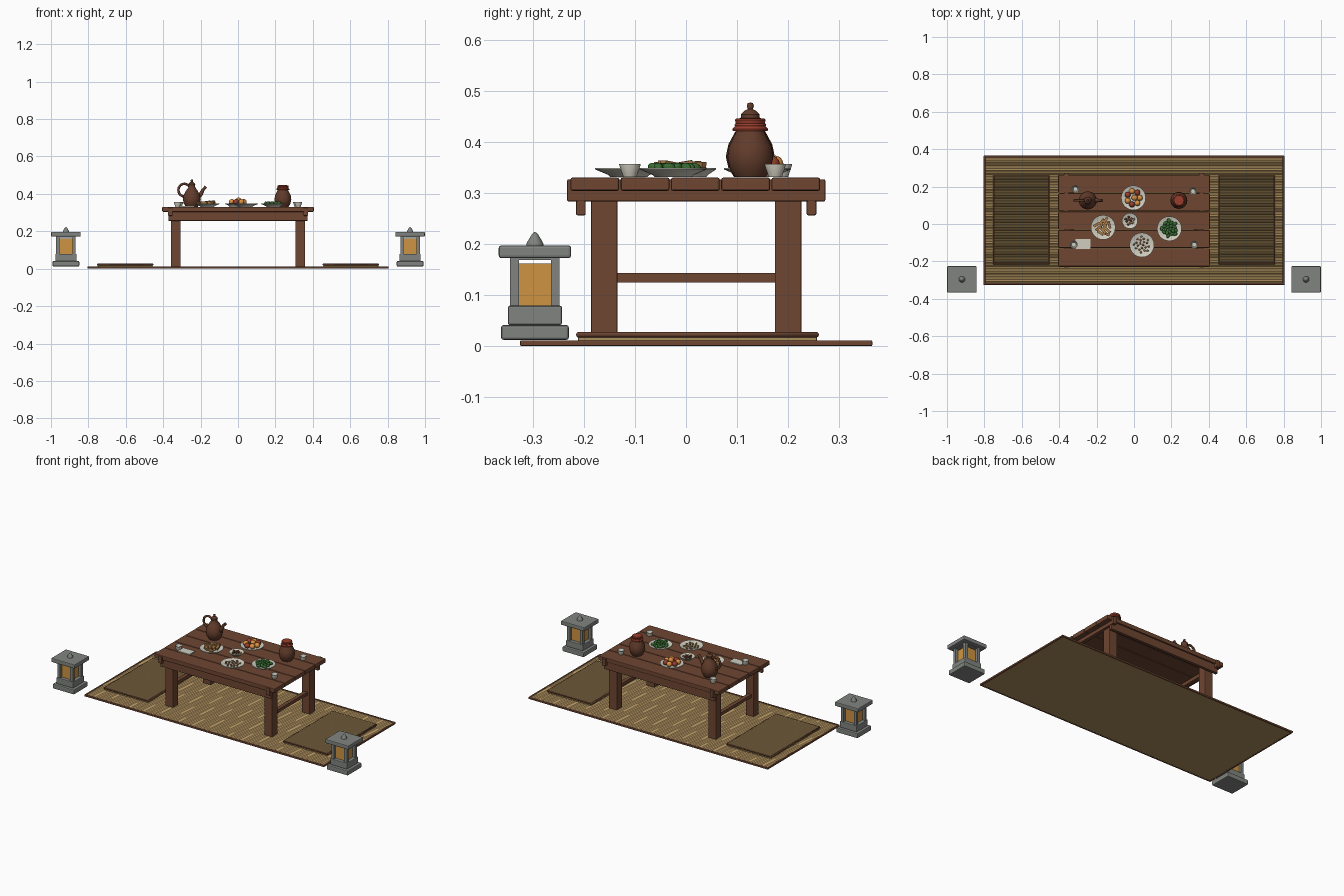
import bpy, bmesh, math, random
from mathutils import Matrix, Vector, Euler

if "Cube" in bpy.data.objects:
    bpy.data.objects.remove(bpy.data.objects["Cube"])

random.seed(4)


def mat(name, r, g, b):
    m = bpy.data.materials.new(name)
    m.diffuse_color = [(c / 255 / 12.92 if c < 11 else ((c / 255 + 0.055) / 1.055) ** 2.4)
                       for c in (r, g, b)] + [1]
    m.use_nodes = True
    m.node_tree.nodes["Principled BSDF"].inputs["Base Color"].default_value = m.diffuse_color
    return m


WOOD = mat("brown wood", 110, 70, 50)
STRAW = mat("woven straw", 172, 142, 92)
STONE = mat("grey stone", 128, 132, 128)
GLOW = mat("amber paper", 206, 148, 66)
CERAMIC = mat("pale ceramic", 208, 206, 192)
CLAY = mat("brown clay", 98, 60, 43)
RED = mat("red cloth", 152, 62, 44)
GREEN = mat("leaf green", 56, 108, 50)
ORANGE = mat("orange fruit", 222, 146, 66)
TAN = mat("tan food", 170, 122, 72)


def finish(name, bm, mats, smooth=False, bevel=0):
    bmesh.ops.recalc_face_normals(bm, faces=bm.faces)
    me = bpy.data.meshes.new(name)
    bm.to_mesh(me)
    bm.free()
    for m in (mats if isinstance(mats, list) else [mats]):
        me.materials.append(m)
    ob = bpy.data.objects.new(name, me)
    bpy.context.collection.objects.link(ob)
    if bevel:
        mod = ob.modifiers.new("soft edges", 'BEVEL')
        mod.width, mod.segments = bevel, 2
    if smooth:
        bpy.ops.object.select_all(action='DESELECT')
        ob.select_set(True)
        bpy.context.view_layer.objects.active = ob
        bpy.ops.object.shade_smooth_by_angle(angle=math.radians(40))
    return ob


def box(name, x0, x1, y0, y1, z0, z1, m, bevel=0):
    bm = bmesh.new()
    size = Matrix.Diagonal((x1 - x0, y1 - y0, z1 - z0, 1))
    mid = Matrix.Translation(((x0 + x1) / 2, (y0 + y1) / 2, (z0 + z1) / 2))
    bmesh.ops.create_cube(bm, size=1, matrix=mid @ size)
    return finish(name, bm, m, bevel=bevel)


def block(name, x, y, w, d, z0, z1, m, bevel=0):
    return box(name, x - w / 2, x + w / 2, y - d / 2, y + d / 2, z0, z1, m, bevel)


def lathe(name, x, y, z, profile, m, n=24):
    bm = bmesh.new()
    vs = [bm.verts.new((x + r, y, z + h)) for r, h in profile]
    es = [bm.edges.new(p) for p in zip(vs, vs[1:])]
    bmesh.ops.spin(bm, geom=vs + es, cent=(x, y, 0), axis=(0, 0, 1), angle=math.tau, steps=n)
    bmesh.ops.remove_doubles(bm, verts=bm.verts, dist=0.0001)
    return finish(name, bm, m, smooth=True)


def tube(name, pts, radii, m, cyclic=False, kind='POLY'):
    cu = bpy.data.curves.new(name, 'CURVE')
    cu.dimensions, cu.bevel_depth, cu.bevel_resolution, cu.use_fill_caps = '3D', 1, 2, True
    sp = cu.splines.new(kind)
    sp.points.add(len(pts) - 1)
    for p, co, r in zip(sp.points, pts, radii):
        p.co, p.radius = (*co, 1), r
    sp.use_cyclic_u = cyclic
    cu.materials.append(m)
    ob = bpy.data.objects.new(name, cu)
    bpy.context.collection.objects.link(ob)
    bpy.ops.object.select_all(action='DESELECT')
    ob.select_set(True)
    bpy.context.view_layer.objects.active = ob
    bpy.ops.object.convert(target='MESH')


def ribs(name, x0, x1, y0, y1, z0, z1, pitch):
    """Row of faceted half-round straw ribs running along x."""
    bm = bmesh.new()
    n = round((y1 - y0) / pitch)
    p = (y1 - y0) / n
    prof = [(y0 + (i + t) * p, z0 + h * (z1 - z0)) for i in range(n)
            for t, h in ((0, 0), (0.2, 0.75), (0.5, 1), (0.8, 0.75))] + [(y1, z0)]
    rows = [[bm.verts.new((x, y, z)) for y, z in prof] for x in (x0, x1)]
    for i in range(len(prof) - 1):
        bm.faces.new((rows[0][i], rows[1][i], rows[1][i + 1], rows[0][i + 1]))
    ob = finish(name, bm, STRAW)
    if ob.data.polygons[0].normal.z < 0:
        ob.data.flip_normals()


def pieces(name, items, mats, shape='ball'):
    """Many small food pieces in one object: (location, scale, spin, material index)."""
    bm = bmesh.new()
    for loc, sc, ang, mi in items:
        M = Matrix.LocRotScale(Vector(loc), Euler(ang), Vector(sc))
        old = set(bm.faces)
        if shape == 'ball':
            bmesh.ops.create_icosphere(bm, subdivisions=2, radius=1, matrix=M)
        else:
            bmesh.ops.create_cube(bm, size=2, matrix=M)
        for f in set(bm.faces) - old:
            f.material_index = mi
    finish(name, bm, mats, smooth=shape == 'ball')


# Floor mat with ribbed weave and wooden edging
box("floor_mat", -0.795, 0.795, -0.315, 0.355, 0.001, 0.007, STRAW)
ribs("floor_mat_weave", -0.795, 0.795, -0.315, 0.355, 0.007, 0.0095, 0.0085)
for s in (-1, 1):
    block("mat_edge_long", 0, 0.02 + s * 0.34, 1.61, 0.01, 0, 0.011, WOOD, 0.002)
    block("mat_edge_short", s * 0.8, 0.02, 0.01, 0.69, 0, 0.011, WOOD, 0.002)

# Seat mats at both ends
for s in (-1, 1):
    x, y0, y1 = s * 0.603, -0.212, 0.257
    box("seat_mat", x - 0.147, x + 0.147, y0, y1, 0.009, 0.022, STRAW, 0.003)
    ribs("seat_mat_weave", x - 0.143, x + 0.143, y0 + 0.004, y1 - 0.004, 0.022, 0.0285, 0.0085)
    ring = [(x - 0.147, y0, 0.022), (x + 0.147, y0, 0.022), (x + 0.147, y1, 0.022), (x - 0.147, y1, 0.022)]
    tube("seat_mat_piping", ring, [0.005] * 4, WOOD, True)

# Table top planks, end battens, aprons, legs and stretchers
for i in range(5):
    y = -0.2265 + i * 0.0985
    box("table_plank", -0.405, 0.405, y, y + 0.0955, 0.304, 0.33, WOOD, 0.004)
for s in (-1, 1):
    block("end_batten", s * 0.362, 0.02, 0.024, 0.506, 0.283, 0.3265, WOOD, 0.003)
    block("apron", 0, 0.02 + s * 0.226, 0.745, 0.019, 0.256, 0.305, WOOD, 0.003)
    for t in (-1, 1):
        block("leg", s * 0.333, 0.02 + t * 0.18, 0.053, 0.052, 0.01, 0.305, WOOD, 0.003)
    block("side_stretcher", s * 0.333, 0.02, 0.024, 0.32, 0.124, 0.143, WOOD)

# Stone lanterns
for s in (-1, 1):
    x, y = s * 0.92, -0.296
    block("lantern_base", x, y, 0.143, 0.133, 0.012, 0.041, STONE, 0.005)
    block("lantern_plinth", x, y, 0.114, 0.106, 0.041, 0.079, STONE, 0.004)
    block("lantern_paper", x, y, 0.07, 0.065, 0.079, 0.162, GLOW)
    for a in (-1, 1):
        for b in (-1, 1):
            block("lantern_post", x + a * 0.043, y + b * 0.04, 0.018, 0.017, 0.078, 0.174, STONE)
    block("lantern_lintel", x, y, 0.1, 0.095, 0.168, 0.174, STONE)
    block("lantern_roof", x, y, 0.158, 0.142, 0.172, 0.197, STONE, 0.005)
    lathe("lantern_finial", x, y, 0.196, [(0, 0), (0.017, 0), (0.016, 0.006), (0.006, 0.023), (0, 0.028)], STONE, 12)

# Plates, small bowl and cups
T = 0.331
PLATE = [(0, 0.002), (0.036, 0), (0.04, 0.004), (0.066, 0.015), (0.066, 0.018), (0.045, 0.011), (0, 0.009)]
plates = {"fruit": (-0.003, 0.14), "bread": (-0.165, -0.018), "grain": (0.042, -0.112), "greens": (0.189, -0.025)}
for k, (x, y) in plates.items():
    lathe(k + "_plate", x, y, T, PLATE, CERAMIC)
lathe("small_bowl", -0.022, 0.017, T, [(r * 0.64, z) for r, z in PLATE], CERAMIC)
CUP = [(0, 0), (0.013, 0), (0.015, 0.006), (0.021, 0.024), (0.021, 0.026), (0.018, 0.025), (0.012, 0.008), (0, 0.007)]
for x, y in ((-0.313, 0.187), (0.315, 0.175), (0.322, -0.11), (-0.322, -0.11)):
    lathe("cup", x, y, T, CUP, CERAMIC, 16)
block("napkin", -0.272, -0.107, 0.08, 0.052, 0.33, 0.335, CERAMIC)


def scatter(centre, n, radius):
    """Evenly spread points on a plate by the golden angle."""
    for i in range(n):
        r, a = radius * math.sqrt((i + 0.5) / n), i * 2.4
        yield centre[0] + r * math.cos(a), centre[1] + r * math.sin(a)


# Food
fx, fy = plates["fruit"]
fruit = [((fx + 0.034 * math.cos(i * math.tau / 7), fy + 0.036 * math.sin(i * math.tau / 7), 0.357),
          (0.016,) * 3, (0, 0, 0), i % 2) for i in range(7)]
fruit += [((fx + 0.006, fy, 0.365), (0.016,) * 3, (0, 0, 0), 0)]
pieces("fruit", fruit, [ORANGE, RED])
pieces("bread_sticks", [((x, y, 0.348 + random.random() * 0.008), (0.018, 0.007, 0.006),
       (0, random.uniform(-0.2, 0.2), random.random() * 3), 0) for x, y in scatter(plates["bread"], 12, 0.042)],
       TAN, 'cube')
pieces("grains", [((x, y, 0.344), (0.0065, 0.005, 0.005), (0, 0, random.random() * 3), 0)
       for x, y in scatter(plates["grain"], 20, 0.045)], TAN)
pieces("greens", [((x, y, 0.350), (0.014, 0.009, 0.009), (0, 0.2, random.random() * 3), 0)
       for x, y in scatter(plates["greens"], 20, 0.043)], GREEN)
pieces("nuts", [((x, y, 0.345), (0.007, 0.006, 0.006), (0, 0, random.random() * 3), i % 3 // 2)
       for i, (x, y) in enumerate(scatter((-0.022, 0.017), 10, 0.025))], [CLAY, TAN])

# Teapot with lid, loop handle and spout
tx, ty = -0.247, 0.126
lathe("teapot", tx, ty, T, [(0, 0), (0.032, 0), (0.043, 0.018), (0.048, 0.04), (0.043, 0.064), (0.03, 0.088),
      (0.019, 0.102), (0.017, 0.112), (0.019, 0.118), (0, 0.118)], CLAY)
lathe("teapot_lid", tx, ty, T + 0.116, [(0, 0), (0.018, 0), (0.018, 0.007), (0.011, 0.014), (0.005, 0.017),
      (0.007, 0.023), (0.005, 0.029), (0, 0.03)], CLAY)
loop = [(tx - 0.04 + 0.032 * math.cos(a), ty, 0.42 + 0.034 * math.sin(a))
        for a in (0.7 + i * 0.4 for i in range(12))]
tube("teapot_handle", loop, [0.0065] * 12, CLAY)
tube("teapot_spout", [(tx + 0.028, ty, 0.378), (tx + 0.05, ty, 0.402), (tx + 0.062, ty, 0.425), (tx + 0.076, ty, 0.439)],
     [0.015, 0.011, 0.008, 0.008], CLAY)

# Storage jar with tied cloth cover
jx, jy = 0.24, 0.126
lathe("jar", jx, jy, T, [(0, 0), (0.03, 0), (0.04, 0.016), (0.045, 0.038), (0.042, 0.06), (0.031, 0.082),
      (0.026, 0.095), (0, 0.096)], CLAY)
lathe("jar_cloth", jx, jy, T + 0.09, [(0.027, 0.002), (0.034, 0), (0.035, 0.004), (0.028, 0.012), (0.03, 0.022),
      (0.027, 0.025), (0, 0.026)], RED, 12)
tube("jar_cord", [(jx + 0.028 * math.cos(i * math.tau / 12), jy + 0.028 * math.sin(i * math.tau / 12), T + 0.102)
     for i in range(12)], [0.003] * 12, RED, True)
